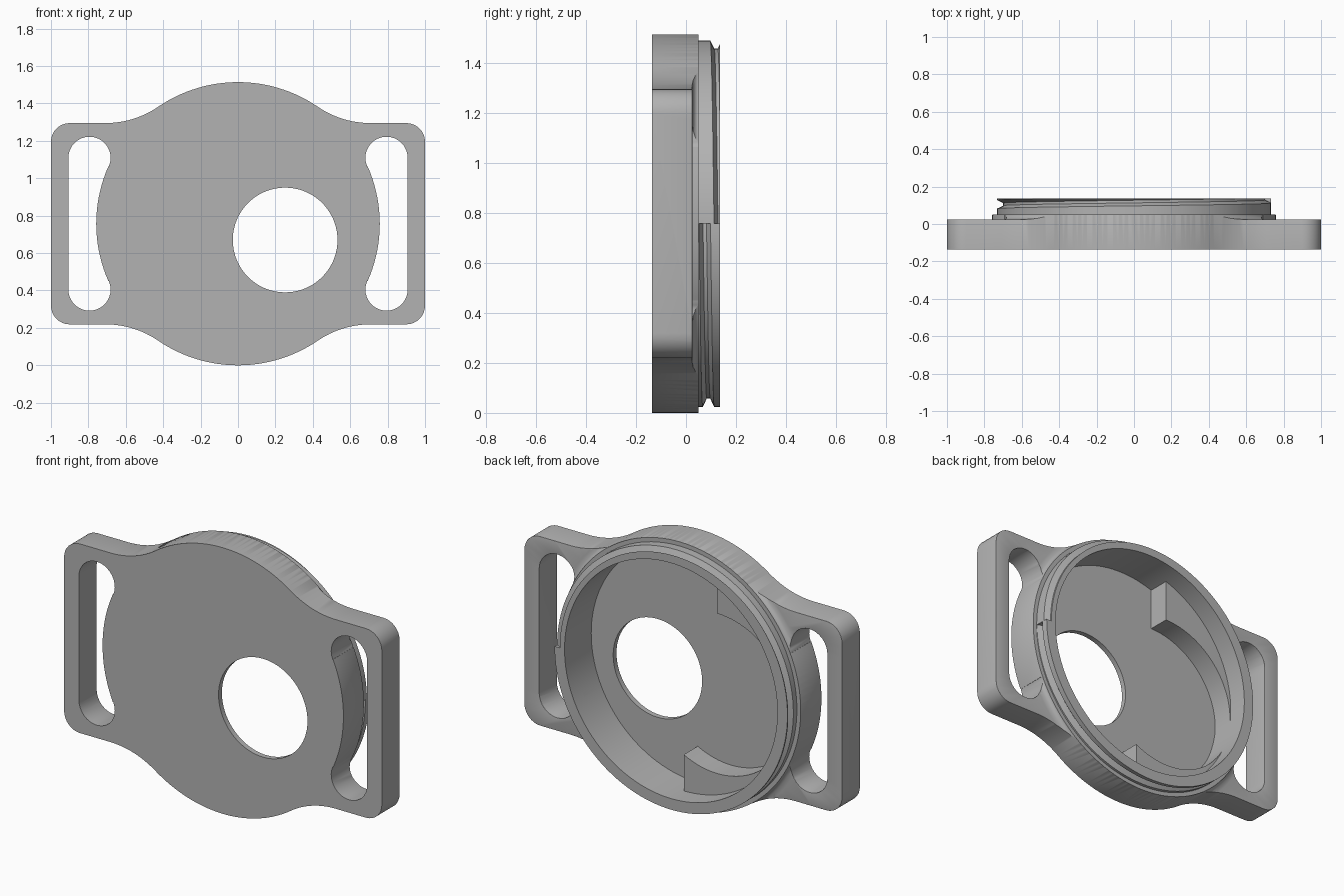
import bpy, bmesh
from math import sin, cos, pi, atan2, acos, hypot, radians

cube = bpy.data.objects.get("Cube")
if cube:
    bpy.data.objects.remove(cube)

MID = 0.757            # height of the disc centre, also its radius
FRONT, FLOOR, EAR, RIM, LIP = -0.135, -0.105, 0.025, 0.05, 0.135
BORE = 0.67

grey = bpy.data.materials.new("plain_grey")
grey.use_nodes = True
tone = (0.45, 0.45, 0.45, 1)
grey.diffuse_color = tone
grey.node_tree.nodes["Principled BSDF"].inputs["Base Color"].default_value = tone


def arc(cx, cz, r, a, b, n):
    """Points on an arc, angles in radians."""
    return [(cx + r * cos(a + (b - a) * i / n), cz + r * sin(a + (b - a) * i / n))
            for i in range(n + 1)]


def finish(name, bm):
    bmesh.ops.remove_doubles(bm, verts=bm.verts, dist=1e-5)
    bmesh.ops.recalc_face_normals(bm, faces=bm.faces)
    mesh = bpy.data.meshes.new(name)
    bm.to_mesh(mesh)
    bm.free()
    mesh.materials.append(grey)
    ob = bpy.data.objects.new(name, mesh)
    bpy.context.collection.objects.link(ob)
    return ob


def prism(name, outline, y0, y1):
    """Extrude an x-z outline along y."""
    bm = bmesh.new()
    a, b = ([bm.verts.new((x, y, z + MID)) for x, z in outline] for y in (y0, y1))
    bm.faces.new(a)
    bm.faces.new(b)
    for i in range(len(a)):
        bm.faces.new((a[i - 1], a[i], b[i], b[i - 1]))
    return finish(name, bm)


def rings(name, columns):
    """Skin closed (r, y) sections spread evenly around the disc axis."""
    bm = bmesh.new()
    cols = [[bm.verts.new((r * cos(t), y, MID + r * sin(t))) for r, y in sec]
            for t, sec in columns]
    for k in range(len(cols)):
        p, q = cols[k - 1], cols[k]
        for i in range(len(p)):
            bm.faces.new((p[i - 1], p[i], q[i], q[i - 1]))
    bmesh.ops.dissolve_degenerate(bm, edges=bm.edges, dist=1e-6)
    return finish(name, bm)


def activate(ob):
    bpy.ops.object.select_all(action='DESELECT')
    ob.select_set(True)
    bpy.context.view_layer.objects.active = ob


def cut(ob, cutter):
    mod = ob.modifiers.new("cut", 'BOOLEAN')
    mod.operation, mod.solver, mod.object = 'DIFFERENCE', 'EXACT', cutter
    activate(ob)
    bpy.ops.object.modifier_apply(modifier=mod.name)
    bpy.data.objects.remove(cutter)


def smooth(ob):
    activate(ob)
    bpy.ops.object.shade_smooth_by_angle(angle=radians(30))


# Body outline: disc, blend, rounded ear corner, mirrored to four quarters
blend, half = 0.5, 0.538
bx = ((MID + blend) ** 2 - (half + blend) ** 2) ** 0.5
ang = atan2(half + blend, bx)
quarter = arc(0, 0, MID, pi / 2, ang, 16)
quarter += arc(bx, half + blend, blend, ang + pi, 1.5 * pi, 12)
quarter += arc(0.9, half - 0.1, 0.1, pi / 2, 0, 8)
right = quarter + [(x, -z) for x, z in reversed(quarter)]
outline = right + [(-x, z) for x, z in reversed(right[1:-1])]
body = prism("body", outline, FRONT, RIM)

# Step the ears down behind the disc with a small concave blend
step = [(MID, 0.08), (MID, 0.049), (0.763, 0.038), (0.776, 0.029), (0.8, EAR),
        (1.5, EAR), (1.5, 0.08)]
cut(body, rings("step_cutter", [(2 * pi * k / 128, step) for k in range(128)]))

# Strap slots: rounded ends tangent to the disc
sx, sz, sr = 0.794, 0.352, 0.113
tan = atan2(sz, sx)
slot = arc(sx, sz, sr, 0, pi + tan, 18) + arc(0, 0, MID + 0.001, tan, -tan, 18)
slot += [(x, -z) for x, z in reversed(arc(sx, sz, sr, 0, pi + tan, 18))]
for s in (1, -1):
    cut(body, prism("slot_cutter", [(s * x, z) for x, z in slot], -1, 1))

# Round the back edges of the ears
bm = bmesh.new()
bm.from_mesh(body.data)
edges = [e for e in bm.edges if all(abs(v.co.y - EAR) < 1e-4 for v in e.verts)
         and len(e.link_faces) == 2 and e.calc_face_angle() > 1]
bmesh.ops.bevel(bm, geom=edges, offset=0.02, segments=3, profile=0.5,
                affect='EDGES', clamp_overlap=True)
bm.to_mesh(body.data)
bm.free()

# Cavity and round window
cut(body, prism("cavity_cutter", arc(0, 0, BORE, 0, 2 * pi, 128)[:-1], FLOOR, 1))
cut(body, prism("window_cutter", arc(0.252, -0.087, 0.28, 0, 2 * pi, 72)[:-1], -1, 1))
smooth(body)


# Neck with a one-turn helical groove running out through the lip
def neck_section(turn):
    c = 0.075 + 0.06 * turn
    ys = [RIM] + [min(LIP, c + o) for o in (-0.023, -0.007, 0.007, 0.023)] + [LIP]
    depth = lambda y: min(1, max(0, (0.023 - abs(y - c)) / 0.016))
    return [(0.733 - 0.033 * depth(y), y) for y in ys] + [(BORE, LIP), (BORE, RIM)]


N = 128
neck = rings("threaded_neck", [(-2 * pi * k / N, neck_section(k / N)) for k in range(N + 1)])
smooth(neck)

# Two crescent blocks inside the cavity around a round pocket
px, pz, pr = -0.21, -0.06, 0.455
meet, wall = atan2(pz, px) + 2 * pi, BORE + 0.01
for name, x_end, sign in (("upper_block", px, 1), ("lower_block", 0, -1)):
    a = acos((x_end - px) / pr)
    w = acos(x_end / wall)
    if sign < 0:
        a, w = 2 * pi - a, 2 * pi - w
    shape = arc(px, pz, pr, a, meet, 28) + arc(0, 0, wall, meet, w, 28)
    smooth(prism(name, shape, FLOOR - 0.005, 0.02))
